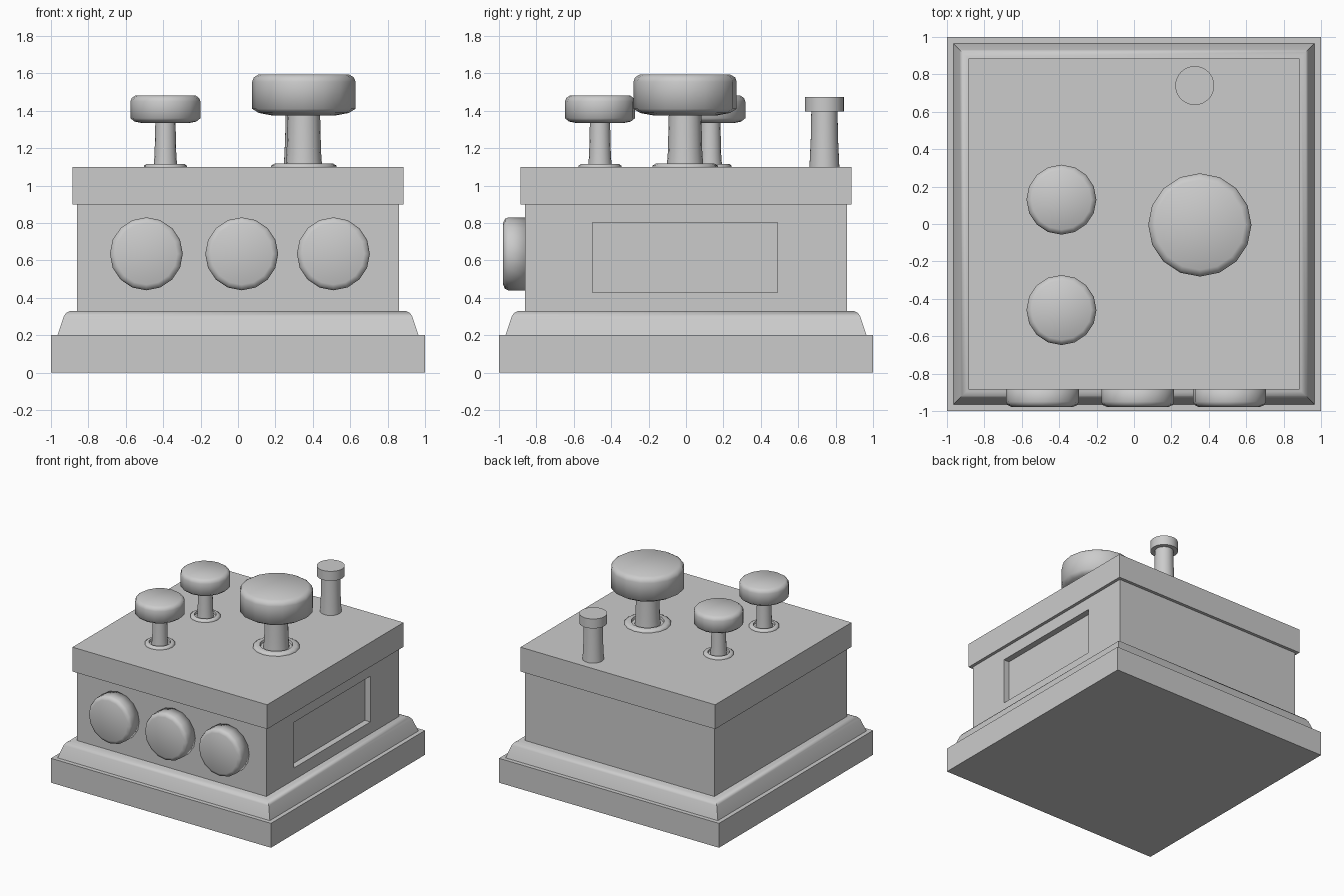
import bpy, bmesh, math
from mathutils import Matrix

if "Cube" in bpy.data.objects:
    bpy.data.objects.remove(bpy.data.objects["Cube"])


def lathe(name, profile, sides=16, loc=(0, 0, 0), closed=False, rot=None, smooth=60, turn=0.0):
    """Spin (radius, height) points round z; caps both ends unless the profile is closed."""
    bm = bmesh.new()
    rings = []
    for r, z in profile:
        rings.append([bm.verts.new((r * math.cos(turn + math.tau * i / sides),
                                    r * math.sin(turn + math.tau * i / sides), z))
                      for i in range(sides)])
    pairs = list(zip(rings, rings[1:]))
    if closed:
        pairs.append((rings[-1], rings[0]))
    else:
        bm.faces.new(rings[0][::-1])
        bm.faces.new(rings[-1])
    for a, b in pairs:
        for i in range(sides):
            j = (i + 1) % sides
            bm.faces.new((a[i], a[j], b[j], b[i]))
    bmesh.ops.recalc_face_normals(bm, faces=bm.faces[:])
    if rot:
        bm.transform(rot)
    me = bpy.data.meshes.new(name)
    bm.to_mesh(me)
    bm.free()
    if smooth:
        me.polygons.foreach_set("use_smooth", [True] * len(me.polygons))
        me.set_sharp_from_angle(angle=math.radians(smooth))
    ob = bpy.data.objects.new(name, me)
    ob.location = loc
    bpy.context.collection.objects.link(ob)
    return ob


def square(name, profile, smooth=0):
    """Square tier: profile gives (half width, height)."""
    return lathe(name, [(w * math.sqrt(2), z) for w, z in profile], 4,
                 smooth=smooth, turn=math.pi / 4)


# Stacked square housing
square("base_plinth", [(1, 0), (1, 0.2)])
square("base_moulding", [(0.965, 0.2), (0.932, 0.3), (0.918, 0.32), (0.895, 0.33)], smooth=40)
body = square("body", [(0.86, 0.33), (0.86, 0.9)])
square("lid", [(0.885, 0.9), (0.885, 1.1)])

# Shallow rectangular recess in the right side
bpy.ops.mesh.primitive_cube_add(size=1, location=(0.91, -0.005, 0.615))
cutter = bpy.context.object
cutter.name = "recess_cutter"
cutter.scale = (0.2, 0.99, 0.375)
cutter.hide_render = True
cutter.display_type = 'WIRE'
cut = body.modifiers.new("recess", 'BOOLEAN')
cut.operation = 'DIFFERENCE'
cut.solver = 'EXACT'
cut.object = cutter

# Three round buttons on the front
facing = Matrix.Rotation(math.pi / 2, 4, 'X')
for i, x in enumerate((-0.49, 0.02, 0.51)):
    lathe(f"front_button_{i + 1}", [(0.195, -0.01), (0.195, 0.09), (0.187, 0.108), (0.165, 0.118)],
          loc=(x, -0.86, 0.635), rot=facing, smooth=180)


# Mushroom knobs on stems, each with a collar ring on the lid
def knob(name, x, y, head, stem, ring):
    lathe(name + "_head", head, loc=(x, y, 1.1), smooth=180)
    lathe(name + "_stem", stem, loc=(x, y, 1.1))
    inner, outer, h = ring
    w = outer - inner
    lathe(name + "_collar", [(inner, -0.002), (inner + 0.1 * w, h), (outer - 0.35 * w, h),
                             (outer, 0.006), (outer, -0.002)],
          loc=(x, y, 1.1), closed=True)


for i, y in enumerate((0.13, -0.46)):
    knob(f"small_knob_{i + 1}", -0.388, y,
         [(0.13, 0.235), (0.165, 0.242), (0.187, 0.26), (0.187, 0.35), (0.18, 0.368), (0.16, 0.382)],
         [(0.063, 0), (0.058, 0.07), (0.054, 0.24)], (0.078, 0.114, 0.016))
knob("large_knob", 0.352, -0.005,
     [(0.17, 0.275), (0.24, 0.288), (0.276, 0.31), (0.276, 0.455), (0.268, 0.478), (0.24, 0.495)],
     [(0.098, 0), (0.092, 0.08), (0.087, 0.28)], (0.118, 0.175, 0.018))

# Slim terminal post at the back
lathe("post_stem", [(0.08, 0), (0.073, 0.15), (0.07, 0.3)], 32, (0.325, 0.74, 1.1))
lathe("post_cap", [(0.104, 0.296), (0.104, 0.374)], 32, (0.325, 0.74, 1.1))
